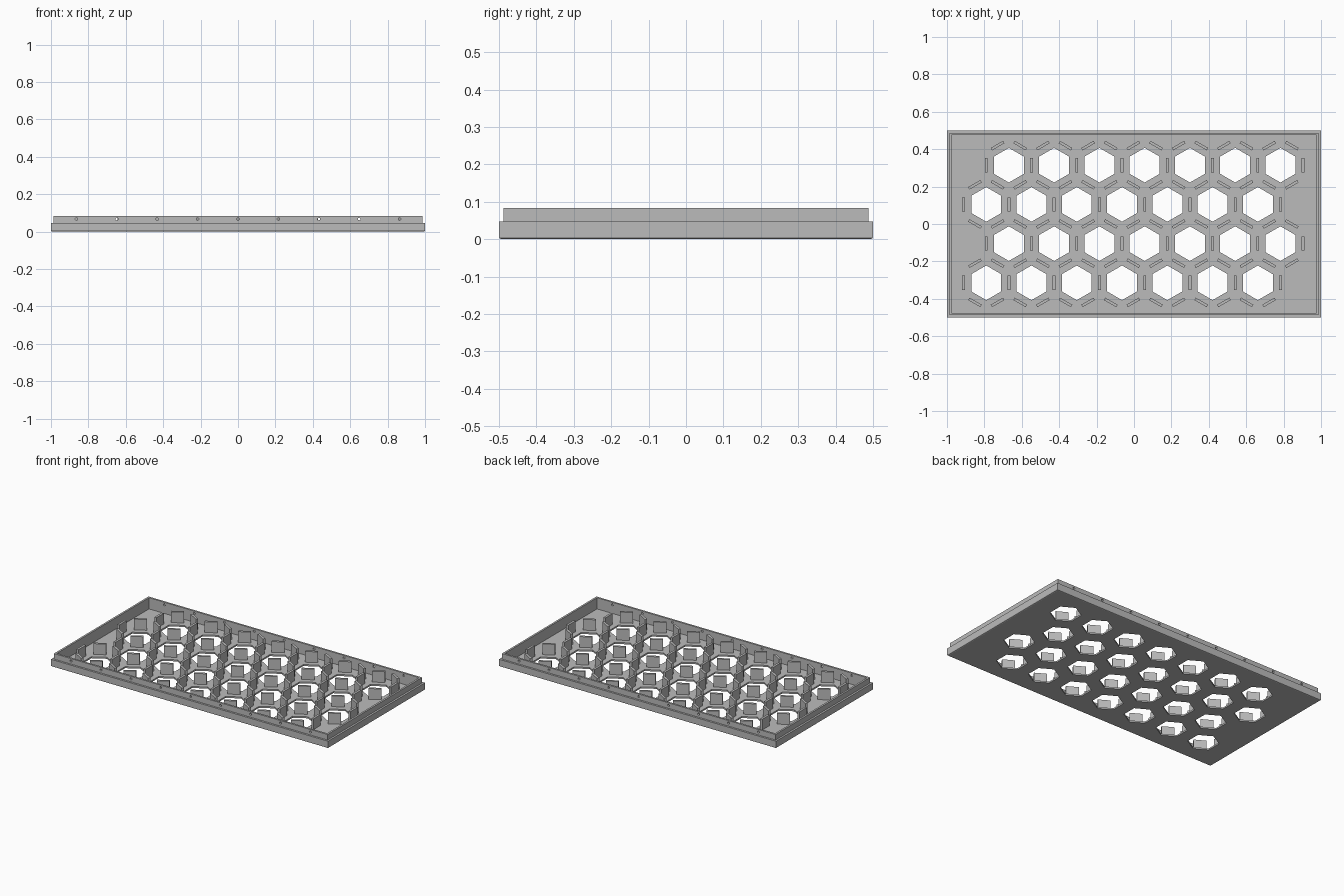
import bpy, bmesh
from math import sin, cos, pi, radians
from mathutils import Matrix, Vector

cube = bpy.data.objects.get("Cube")
if cube:
    bpy.data.objects.remove(cube, do_unlink=True)

PITCH = 0.242            # spacing of neighbouring holes
ROW = PITCH * cos(pi / 6)
FLOOR, RIM = 0.01, 0.083

gray = bpy.data.materials.new("plain gray")
gray.use_nodes = True
gray.diffuse_color = (0.5, 0.5, 0.5, 1)
gray.node_tree.nodes["Principled BSDF"].inputs["Base Color"].default_value = (0.5, 0.5, 0.5, 1)


def make_object(name, bm):
    bmesh.ops.recalc_face_normals(bm, faces=bm.faces)
    mesh = bpy.data.meshes.new(name)
    bm.to_mesh(mesh)
    bm.free()
    mesh.materials.append(gray)
    obj = bpy.data.objects.new(name, mesh)
    bpy.context.collection.objects.link(obj)
    return obj


def add_prism(bm, sides, radius, depth, matrix):
    bmesh.ops.create_cone(bm, cap_ends=True, segments=sides, radius1=radius,
                          radius2=radius, depth=depth, matrix=matrix)


# Hole centres: staggered rows of seven
centres = []
for row in range(4):
    start = -0.79 + (PITCH / 2 if row % 2 else 0)
    for col in range(7):
        centres.append(Vector((start + col * PITCH, (row - 1.5) * ROW, 0)))

# Tray: rectangular rings of (inset, height) from the underside over the rim to the floor
profile = [(0.006, 0), (0.002, 0.002), (0, 0.006), (0, 0.047), (0.0125, 0.047),
           (0.0125, RIM), (0.025, RIM), (0.025, FLOOR)]
bm = bmesh.new()
rings = []
for inset, z in profile:
    x, y = 1 - inset, 0.5 - inset
    rings.append([bm.verts.new((sx * x, sy * y, z))
                  for sx, sy in ((-1, -1), (1, -1), (1, 1), (-1, 1))])
for low, high in zip(rings, rings[1:]):
    for i in range(4):
        j = (i + 1) % 4
        bm.faces.new((low[i], low[j], high[j], high[i]))
bm.faces.new(rings[0])
bm.faces.new(rings[-1])
tray = make_object("tray", bm)

# Cutter: hexagonal floor openings and small round holes through the long walls
bm = bmesh.new()
for c in centres:
    turn = Matrix.Rotation(radians(30), 4, "Z")
    # put the hexagon's points toward the front and back
    add_prism(bm, 6, 0.0925, 0.06, Matrix.Translation(c) @ turn)
    # orientation is verified below from the first prism
first = max(v.co.y - centres[0].y for v in bm.verts if (v.co - centres[0]).length < 0.11)
if first < 0.09:
    bmesh.ops.delete(bm, geom=bm.verts[:], context="VERTS")
    for c in centres:
        add_prism(bm, 6, 0.0925, 0.06, Matrix.Translation(c))
for i in range(-4, 5):
    add_prism(bm, 12, 0.007, 1.2, Matrix.Translation((i * 0.216, 0, 0.067))
              @ Matrix.Rotation(pi / 2, 4, "X"))
cutter = make_object("hole_cutter", bm)
cutter.hide_render = True

cut = tray.modifiers.new("holes", "BOOLEAN")
cut.operation = "DIFFERENCE"
cut.solver = "EXACT"
cut.object = cutter
bpy.context.view_layer.objects.active = tray
tray.select_set(True)
bpy.ops.object.modifier_apply(modifier=cut.name)
bpy.data.objects.remove(cutter, do_unlink=True)

# Upright tabs: one on each side of every hole, shared between neighbours
bm = bmesh.new()
placed = set()
base, top = FLOOR - 0.003, 0.08
for c in centres:
    for k in range(6):
        angle = k * pi / 3
        p = c + Vector((cos(angle), sin(angle), 0)) * PITCH / 2
        key = (round(p.x * 50), round(p.y * 50))
        if any((key[0] + a, key[1] + b) in placed for a in (-1, 0, 1) for b in (-1, 0, 1)):
            continue
        placed.add(key)
        p.z = (base + top) / 2
        bmesh.ops.create_cube(bm, size=1, matrix=Matrix.Translation(p)
                              @ Matrix.Rotation(angle, 4, "Z")
                              @ Matrix.Diagonal((0.015, 0.076, top - base, 1)))
make_object("divider_tabs", bm)
